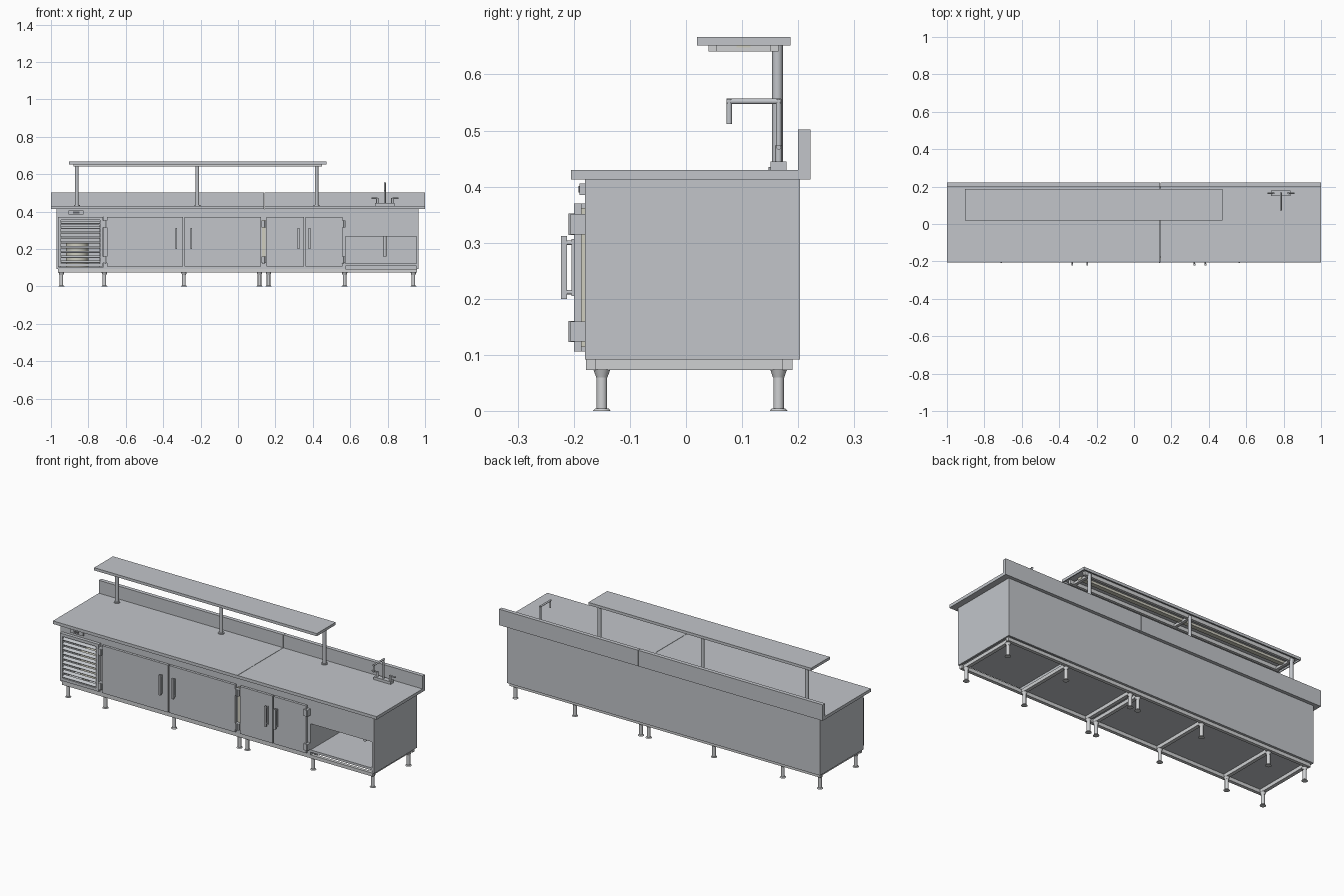
import bpy, math
from mathutils import Vector

cube = bpy.data.objects.get("Cube")
if cube:
    bpy.data.objects.remove(cube, do_unlink=True)


def material(name, color):
    m = bpy.data.materials.new(name)
    m.use_nodes = True
    m.diffuse_color = (*color, 1)
    m.node_tree.nodes["Principled BSDF"].inputs["Base Color"].default_value = (*color, 1)
    return m


steel = material("brushed steel", (0.54, 0.56, 0.59))
bright = material("bright steel", (0.62, 0.63, 0.64))
cream = material("cream", (0.62, 0.61, 0.52))
dark = material("dark grey", (0.12, 0.12, 0.13))


def box(name, x, y, z, mat=steel, tilt=0):
    """Box from (min, max) spans, with optional tilt about x."""
    spans = (x, y, z)
    bpy.ops.mesh.primitive_cube_add(size=1, location=[(a + b) / 2 for a, b in spans])
    ob = bpy.context.object
    ob.name = name
    ob.scale = [b - a for a, b in spans]
    ob.rotation_euler.x = tilt
    ob.data.materials.append(mat)
    return ob


def rod(name, start, end, r, r2=None, mat=steel, sides=20):
    """Cylinder or cone between two points."""
    a, b = Vector(start), Vector(end)
    bpy.ops.mesh.primitive_cone_add(vertices=sides, radius1=r, radius2=r if r2 is None else r2,
                                    depth=(b - a).length, location=(a + b) / 2)
    ob = bpy.context.object
    ob.name = name
    ob.rotation_euler = (b - a).to_track_quat("Z", "Y").to_euler()
    bpy.ops.object.shade_smooth_by_angle()
    ob.data.materials.append(mat)
    return ob


def frame(name, x, y, z, w, mat=steel):
    """Rectangular frame standing in the xz plane."""
    box(name + "_left", (x[0], x[0] + w), y, z, mat)
    box(name + "_right", (x[1] - w, x[1]), y, z, mat)
    box(name + "_bottom", (x[0] + w, x[1] - w), y, (z[0], z[0] + w), mat)
    box(name + "_top", (x[0] + w, x[1] - w), y, (z[1] - w, z[1]), mat)


LEFT, RIGHT, SEAM = -0.97, 0.965, 0.14
FRONT, BACK = -0.18, 0.203
BASE, TOP = 0.092, 0.413

# Worktop and upstand, in two lengths meeting at a seam
for i, span in enumerate([(-1, SEAM - 0.001), (SEAM + 0.001, 1)]):
    box(f"worktop_{i}", span, (-0.205, 0.222), (TOP, 0.43))
    box(f"upstand_{i}", span, (0.2, 0.222), (0.43, 0.502))

# Cabinet shell
box("back_panel", (LEFT, RIGHT), (BACK - 0.01, BACK), (BASE, TOP))
for name, x in [("right_end", LEFT), ("left_end", RIGHT - 0.01),
                ("louvre_divider", -0.72), ("bay_divider", 0.565)]:
    box(name, (x, x + 0.01), (FRONT, BACK - 0.01), (BASE, TOP))
box("cabinet_floor", (LEFT, 0.57), (FRONT, BACK - 0.01), (BASE, 0.104))
box("front_band", (LEFT, 0.57), (FRONT, FRONT + 0.01), (0.37, TOP))
box("cabinet_front", (-0.72, 0.57), (FRONT, FRONT + 0.01), (0.104, 0.37))

# Doors with pull handles
doors = [(-0.7, -0.293), (-0.285, 0.122), (0.152, 0.352), (0.36, 0.56)]
for i, span in enumerate(doors):
    box(f"door_{i}", span, (-0.2, -0.186), (0.106, 0.37))
    box(f"door_gasket_{i}", (span[0] + 0.008, span[1] - 0.008), (-0.186, FRONT), (0.114, 0.362), cream)
for x in (-0.33, -0.25, 0.323, 0.382):
    box("handle_grip", (x - 0.005, x + 0.005), (-0.223, -0.212), (0.2, 0.312))
    box("handle_plate", (x - 0.004, x + 0.004), (-0.204, -0.2), (0.205, 0.307))
    for z in (0.212, 0.3):
        rod("handle_post", (x, -0.2, z), (x, -0.214, z), 0.004)

# Hinges
for x in (-0.71, 0.137, 0.562):
    for z in (0.142, 0.333):
        box("hinge_plate", (x - 0.012, x + 0.012), (-0.206, FRONT), (z - 0.018, z + 0.018))
        rod("hinge_knuckle", (x, -0.204, z - 0.019), (x, -0.204, z + 0.019), 0.005)
box("seam_strip", (0.128, 0.146), (-0.187, FRONT), (0.16, 0.355), cream)

# Louvred machine bay with the compressor behind it
frame("louvre_frame", (-0.962, -0.722), (-0.198, FRONT), (0.106, 0.37), 0.016)
for i in range(9):
    z = 0.132 + i * 0.026
    box("louvre_slat", (-0.946, -0.738), (-0.199, -0.181), (z - 0.0015, z + 0.0015), steel, math.radians(35))
rod("compressor", (-0.86, -0.06, 0.104), (-0.86, -0.06, 0.24), 0.06, mat=cream, sides=32)
box("condenser", (-0.95, -0.74), (0.03, 0.08), (0.104, 0.33))
box("control_housing", (-0.905, -0.825), (-0.19, FRONT), (0.385, 0.406))
box("control_display", (-0.882, -0.848), (-0.192, -0.19), (0.39, 0.401), dark)

# Open sink bay
box("sink_apron", (0.575, 0.955), (FRONT, FRONT + 0.01), (0.267, TOP))
box("sink_basin", (0.64, 0.93), (-0.12, 0.12), (0.28, TOP))
rod("drain_pipe", (0.785, 0, 0.28), (0.785, 0, 0.16), 0.009)
box("bay_shelf", (0.575, 0.955), (FRONT, BACK - 0.01), (0.108, 0.121))

# Base rails and adjustable legs
for y in (-0.178, 0.172):
    box("long_rail", (-0.962, 0.957), (y, y + 0.018), (0.073, BASE), bright)
for x in (-0.944, -0.714, -0.289, 0.115, 0.163, 0.57, 0.938):
    box("cross_rail", (x - 0.01, x + 0.01), (-0.16, 0.172), (0.073, BASE), bright)
    for y in (-0.15, 0.165):
        rod("leg_collar", (x, y, 0.06), (x, y, 0.074), 0.01, 0.015, bright)
        rod("leg_tube", (x, y, 0.004), (x, y, 0.062), 0.0095, mat=bright)
        rod("leg_foot", (x, y, 0), (x, y, 0.005), 0.016, 0.012, bright)

# Overhead shelf: hollow tray with rim, light bars and posts
SX, SY = (-0.903, 0.473), (0.02, 0.186)
box("shelf_top", SX, SY, (0.661, 0.667))
for y in (SY[0], SY[1] - 0.005):
    box("shelf_long_rim", SX, (y, y + 0.005), (0.652, 0.661))
for x in (SX[0], SX[1] - 0.005):
    box("shelf_end_rim", (x, x + 0.005), (SY[0] + 0.005, SY[1] - 0.005), (0.652, 0.661))
for y in (0.04, 0.15):
    box("shelf_bearer", (-0.88, 0.45), (y, y + 0.015), (0.641, 0.661), bright)
box("shelf_lamp", (-0.86, 0.43), (0.09, 0.115), (0.648, 0.661), cream)
for x in (-0.862, -0.217, 0.42):
    rod("shelf_post", (x, 0.163, 0.43), (x, 0.163, 0.655), 0.0095)
    rod("post_flange", (x, 0.163, 0.43), (x, 0.163, 0.435), 0.016)
    box("shelf_bracket", (x - 0.008, x + 0.008), (0.04, 0.165), (0.641, 0.655), bright)

# Mixer tap
TX, TY = 0.785, 0.165
box("tap_base", (TX - 0.052, TX + 0.052), (0.151, 0.179), (0.43, 0.445))
rod("tap_riser", (TX, TY, 0.445), (TX, TY, 0.556), 0.005)
rod("tap_spout", (TX, TY + 0.004, 0.552), (TX, 0.072, 0.552), 0.005)
rod("tap_nozzle", (TX, 0.077, 0.556), (TX, 0.077, 0.512), 0.005)
for side in (-1, 1):
    x = TX + side * 0.04
    rod("tap_valve", (x, TY, 0.445), (x, TY, 0.473), 0.006)
    rod("tap_lever", (x, TY, 0.47), (x + side * 0.032, TY, 0.47), 0.004)
